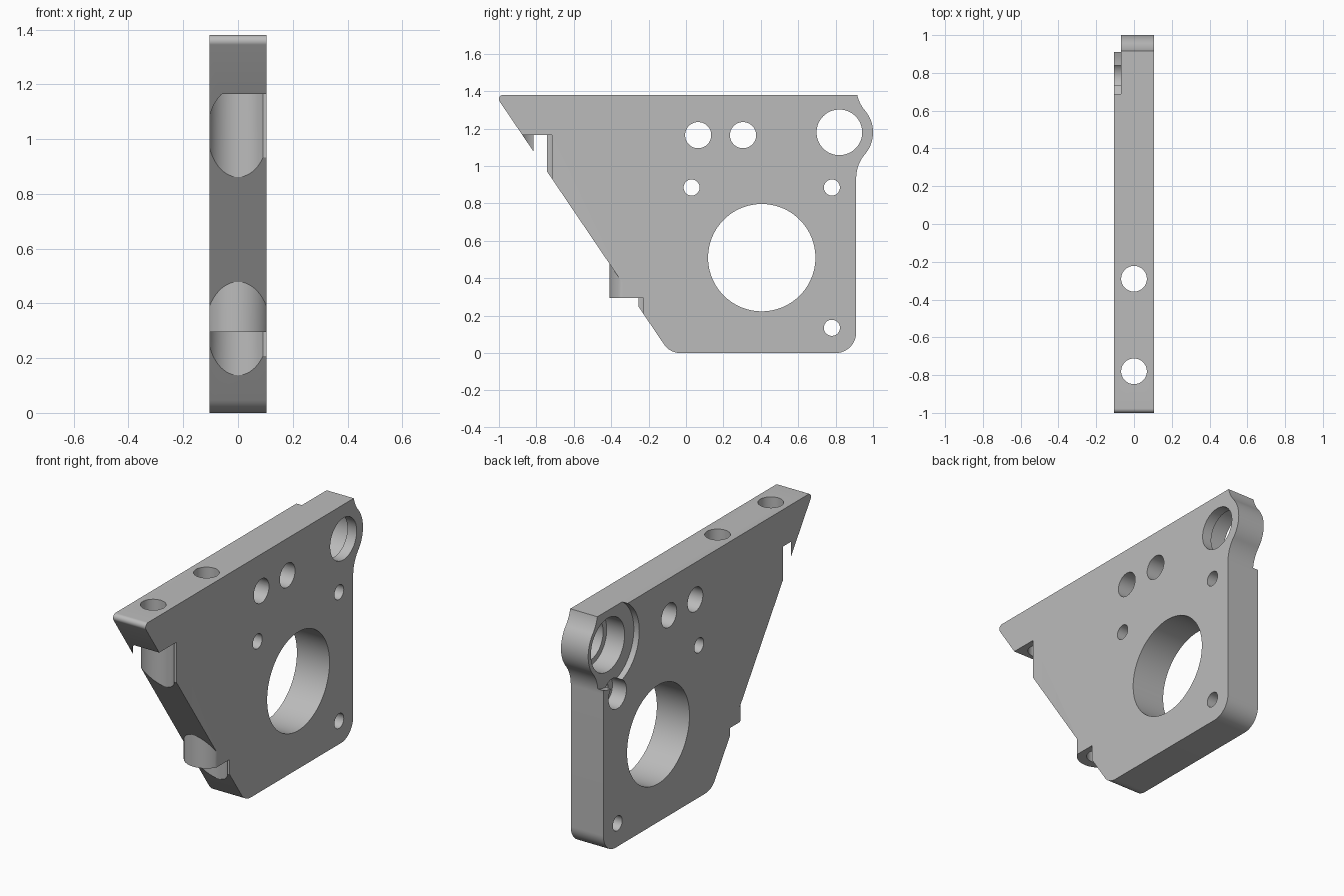
import bpy, bmesh, math
from mathutils import Vector, Matrix

if "Cube" in bpy.data.objects:
    bpy.data.objects.remove(bpy.data.objects["Cube"], do_unlink=True)

HALF = 0.105      # half of the plate thickness
TOP = 1.38        # height of the top edge

grey = bpy.data.materials.new("plain grey")
grey.use_nodes = True
grey.diffuse_color = (0.5, 0.5, 0.5, 1)
grey.node_tree.nodes["Principled BSDF"].inputs["Base Color"].default_value = (0.5, 0.5, 0.5, 1)


def make_object(name, bm):
    bmesh.ops.recalc_face_normals(bm, faces=bm.faces)
    mesh = bpy.data.meshes.new(name)
    bm.to_mesh(mesh)
    bm.free()
    mesh.materials.append(grey)
    ob = bpy.data.objects.new(name, mesh)
    bpy.context.collection.objects.link(ob)
    return ob


def extrude(name, points, offset):
    bm = bmesh.new()
    face = bm.faces.new([bm.verts.new(p) for p in points])
    new = bmesh.ops.extrude_face_region(bm, geom=[face])["geom"]
    bmesh.ops.translate(bm, vec=offset, verts=[v for v in new if isinstance(v, bmesh.types.BMVert)])
    return make_object(name, bm)


def cylinder(axis, centre, radius, start, end, segments=64):
    """Round cutter along x (centre is y, z) or along z (centre is x, y)."""
    bm = bmesh.new()
    bmesh.ops.create_cone(bm, cap_ends=True, segments=segments, radius1=radius,
                          radius2=radius, depth=end - start)
    middle = (start + end) / 2
    if axis == "x":
        bm.transform(Matrix.Translation((middle, *centre)) @ Matrix.Rotation(math.pi / 2, 4, "Y"))
    else:
        bm.transform(Matrix.Translation((*centre, middle)))
    return make_object("cutter", bm)


def box(low, high):
    low, high = Vector(low), Vector(high)
    bm = bmesh.new()
    bmesh.ops.create_cube(bm, size=1)
    bm.transform(Matrix.Translation((low + high) / 2) @ Matrix.Diagonal((*(high - low), 1)))
    return make_object("cutter", bm)


def combine(target, tool, operation="DIFFERENCE"):
    mod = target.modifiers.new("combine", "BOOLEAN")
    mod.operation, mod.solver, mod.object = operation, "EXACT", tool
    bpy.context.view_layer.update()
    result = bpy.data.meshes.new_from_object(target.evaluated_get(bpy.context.evaluated_depsgraph_get()))
    target.modifiers.clear()
    target.data = result
    bpy.data.objects.remove(tool, do_unlink=True)


def arc(centre, radius, start, end, steps=16):
    angles = [math.radians(start + (end - start) * i / steps) for i in range(steps + 1)]
    return [(centre[0] + radius * math.cos(a), centre[1] + radius * math.sin(a)) for a in angles]


def rounded(before, corner, after, radius, steps=12):
    """Points of a fillet at one corner of the outline."""
    corner = Vector(corner)
    a, b = (Vector(before) - corner).normalized(), (Vector(after) - corner).normalized()
    half = a.angle(b) / 2
    centre = corner + (a + b).normalized() * radius / math.sin(half)
    first = corner + a * radius / math.tan(half) - centre
    turn = math.pi - 2 * half
    sign = 1 if a.x * b.y - a.y * b.x < 0 else -1
    return [tuple(centre + Matrix.Rotation(sign * turn * i / steps, 2) @ first) for i in range(steps + 1)]


# Plate outline with rounded corners and the bulge around the bearing seat
seat = (0.82, 1.18)
bulge, fillet, back = 0.18, 0.2, 0.91
lean = math.degrees(math.acos((back + fillet - seat[0]) / (bulge + fillet)))
rise = (bulge + fillet) * math.sin(math.radians(lean))
cut = math.degrees(math.asin((seat[1] + rise - TOP) / fillet))
nose, heel, toe = (-1.02, TOP), (-0.086, 0), (back, 0)
outline = rounded(nose, heel, toe, 0.105)
outline += rounded(heel, toe, (back, 1), 0.11)
outline += arc((back + fillet, seat[1] - rise), fillet, 180, 180 - lean)
outline += arc(seat, bulge, -lean, lean, 28)[1:]
outline += arc((back + fillet, seat[1] + rise), fillet, 180 + lean, 180 + cut)[1:]
outline += rounded((back, TOP), nose, heel, 0.0226)
plate = extrude("mounting_plate", [(-HALF, y, z) for y, z in outline], (2 * HALF, 0, 0))

# Round boss on the sloping edge, trimmed flush with both faces
boss_y, upper_y = -0.29, -0.78
ring = arc((0, boss_y), 0.12, 0, 360, 96)[:-1]
boss = extrude("boss", [(max(-HALF, min(HALF, x)), y, 0.25) for x, y in ring], (0, 0, 0.35))
combine(plate, boss, "UNION")
combine(plate, box((-0.2, -0.6, 0.1), (0.2, boss_y, 0.295)))

# Bolt holes from the top edge, with spot faces open to the left side
for y, seat_z in ((upper_y, 1.165), (boss_y, 0.295)):
    combine(plate, cylinder("z", (0, y), 0.111, seat_z - 0.36, seat_z))
    combine(plate, box((0.01, y - 0.2, seat_z - 0.35), (0.2, y + 0.063, seat_z)))
    combine(plate, cylinder("z", (0, y), 0.068, seat_z - 0.1, TOP + 0.1))

# Cross holes through the plate
holes = [((0.405, 0.51), 0.287, 96), (seat, 0.122, 64)]
holes += [((y, 1.165), 0.07, 48) for y in (0.065, 0.305)]
holes += [((y, z), 0.043, 40) for y in (0.03, 0.78) for z in (0.135, 0.885)]
for centre, radius, segments in holes:
    combine(plate, cylinder("x", centre, radius, -0.3, 0.3, segments))

# Stepped bearing seat and screw counterbore on the right side
for centre, radius, depth in ((seat, 0.24, 0.035), (seat, 0.155, 0.15), ((0.78, 0.885), 0.082, 0.09)):
    combine(plate, cylinder("x", centre, radius, -0.3, -HALF + depth, 80))

# Smooth curved walls, keep edges crisp
bpy.ops.object.select_all(action="DESELECT")
plate.select_set(True)
bpy.context.view_layer.objects.active = plate
bpy.ops.object.shade_smooth_by_angle(angle=math.radians(25))
